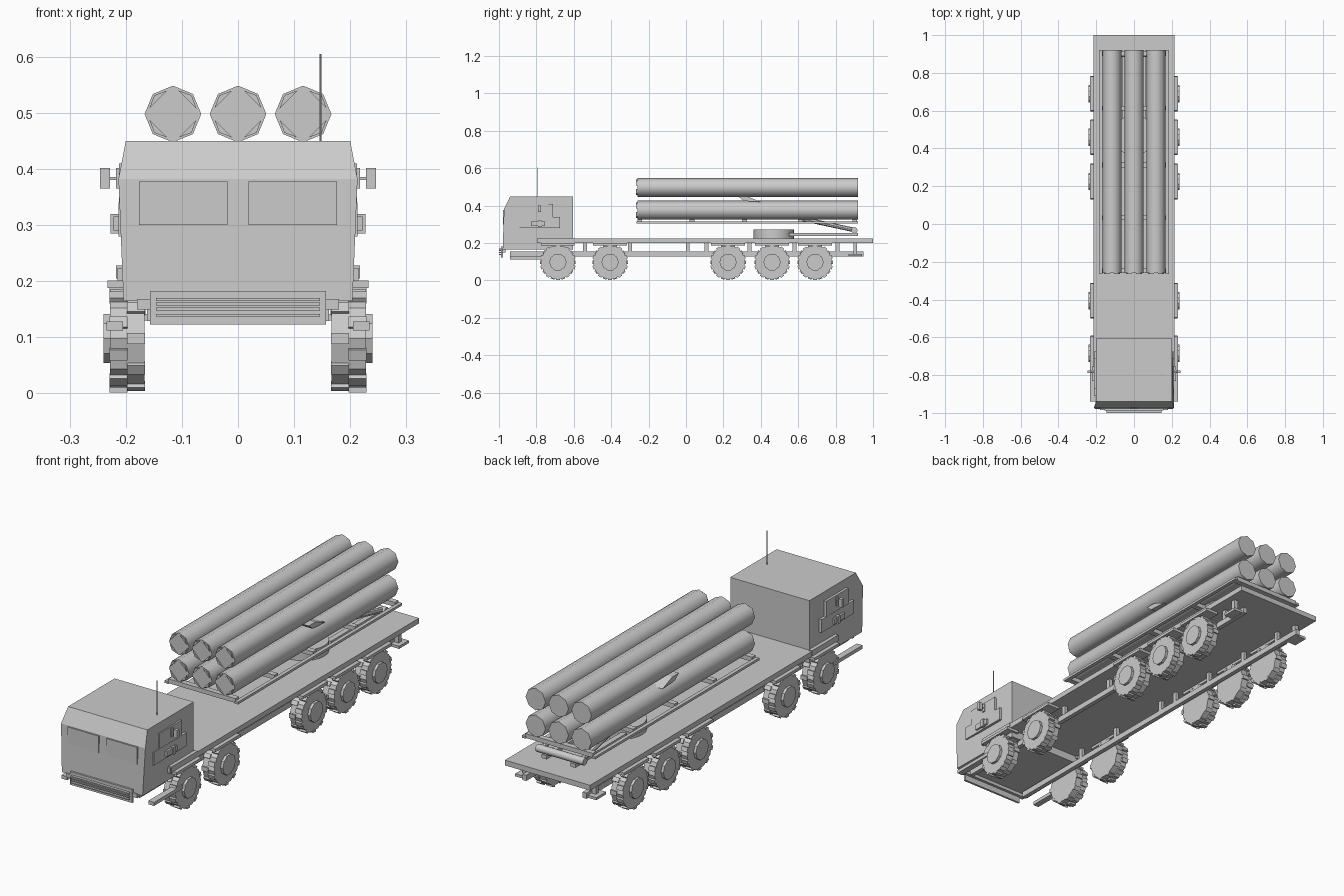
import bpy, bmesh, math
from mathutils import Vector, Matrix

if "Cube" in bpy.data.objects:
    bpy.data.objects.remove(bpy.data.objects["Cube"])

paint = bpy.data.materials.new("light_grey")
paint.use_nodes = True
paint.diffuse_color = (0.6, 0.6, 0.6, 1)
paint.node_tree.nodes["Principled BSDF"].inputs["Base Color"].default_value = (0.6, 0.6, 0.6, 1)


def finish(name, bm, smooth=None):
    bmesh.ops.recalc_face_normals(bm, faces=bm.faces)
    mesh = bpy.data.meshes.new(name)
    bm.to_mesh(mesh)
    bm.free()
    mesh.materials.append(paint)
    ob = bpy.data.objects.new(name, mesh)
    bpy.context.collection.objects.link(ob)
    if smooth:
        bpy.ops.object.select_all(action='DESELECT')
        ob.select_set(True)
        bpy.context.view_layer.objects.active = ob
        bpy.ops.object.shade_smooth_by_angle(angle=math.radians(smooth))
    return ob


def add_box(bm, x, y, z):
    """Box between the given (low, high) limits."""
    size = Matrix.Diagonal((x[1] - x[0], y[1] - y[0], z[1] - z[0], 1))
    mid = Vector((sum(x), sum(y), sum(z))) / 2
    bmesh.ops.create_cube(bm, size=1, matrix=Matrix.Translation(mid) @ size)


def boxes(name, limits, mirror=False):
    bm = bmesh.new()
    for x, y, z in limits:
        add_box(bm, x, y, z)
        if mirror:
            add_box(bm, (-x[1], -x[0]), y, z)
    return finish(name, bm)


def rod(name, a, b, r, sides=8, turn=0.0, smooth=None):
    a, b = Vector(a), Vector(b)
    m = Matrix.Translation((a + b) / 2) @ (b - a).to_track_quat('Z', 'Y').to_matrix().to_4x4()
    bm = bmesh.new()
    bmesh.ops.create_cone(bm, cap_ends=True, segments=sides, radius1=r, radius2=r,
                          depth=(b - a).length, matrix=m @ Matrix.Rotation(turn, 4, 'Z'))
    return finish(name, bm, smooth)


def prism(name, outline, x0, x1):
    """Extrude a (y, z) outline along x."""
    bm = bmesh.new()
    face = bm.faces.new([bm.verts.new((x0, y, z)) for y, z in outline])
    ext = bmesh.ops.extrude_face_region(bm, geom=[face])
    bmesh.ops.translate(bm, vec=(x1 - x0, 0, 0),
                        verts=[v for v in ext["geom"] if isinstance(v, bmesh.types.BMVert)])
    return finish(name, bm)


# Cab: side profile, flared outward along the windscreen edge
cab = prism("cab", [(-0.605, 0.165), (-0.605, 0.45), (-0.94, 0.45),
                    (-0.973, 0.382), (-0.98, 0.165)], -0.2, 0.2)
for v in cab.data.vertices:
    if v.co.y < -0.95:
        v.co.x *= 1.065 if v.co.z > 0.3 else 1.02

# Windscreen panes
boxes("windscreen", [((0.019, 0.176), (-0.979, -0.972), (0.3, 0.378))], True)

# Door panels with handle, step and raised window block
boxes("door_panel", [
    ((0.19, 0.213), (-0.91, -0.675), (0.28, 0.34)),
    ((0.19, 0.212), (-0.87, -0.71), (0.34, 0.41)),
    ((0.2, 0.222), (-0.83, -0.755), (0.29, 0.315)),
    ((0.2, 0.227), (-0.79, -0.772), (0.285, 0.32)),
    ((0.2, 0.217), (-0.79, -0.775), (0.365, 0.402)),
    ((0.2, 0.217), (-0.79, -0.60), (0.205, 0.228))], True)

# Mirrors and antenna
boxes("mirror", [((0.228, 0.246), (-0.79, -0.775), (0.365, 0.402)),
                 ((0.2, 0.23), (-0.785, -0.78), (0.38, 0.386))], True)
rod("antenna", (0.147, -0.795, 0.44), (0.147, -0.795, 0.605), 0.0017, 6)

# Front grille with slats and bumper ends
boxes("bumper", [((-0.157, 0.157), (-0.988, -0.978), (0.123, 0.183)),
                 ((-0.18, 0.18), (-0.985, -0.965), (0.15, 0.168))])
boxes("grille_slats", [((-0.146, 0.146), (-1.0, -0.986), (z, z + 0.005))
                       for z in (0.137, 0.148, 0.157, 0.165)])

# Deck, chassis rails and hangers
boxes("deck", [((-0.215, 0.215), (-0.797, 1.0), (0.2, 0.224))])
boxes("chassis_rail", [((0.142, 0.162), (-0.94, 0.95), (0.129, 0.155))], True)
boxes("rail_hanger", [((0.142, 0.158), (y, y + 0.02), (0.15, 0.202))
                      for y in (-0.55, -0.31, 0.0, 0.1, 0.33, 0.57, 0.8)], True)
boxes("side_step", [((0.205, 0.234), (-0.94, -0.73), (0.112, 0.128))], True)


# Wheels: ten-sided tyre with lugs, hub disc and fender plate
def wheel(side, y):
    centre = Matrix.Translation((0, y, 0.098))
    bm = bmesh.new()
    spin = Matrix.Rotation(math.pi / 2, 4, 'Y')

    def disc(r, x0, x1):
        bmesh.ops.create_cone(bm, cap_ends=True, segments=10, radius1=r, radius2=r, depth=x1 - x0,
                              matrix=centre @ Matrix.Translation((side * (x0 + x1) / 2, 0, 0)) @ spin)

    disc(0.092, 0.167, 0.228)
    disc(0.046, 0.22, 0.24)
    for i in range(20):
        turn = Matrix.Rotation(math.tau * i / 20, 4, 'X')
        reach = 0.092 if i % 2 else 0.093
        x = 0.182 if i % 2 else 0.213
        bmesh.ops.create_cube(bm, size=1, matrix=centre @ turn
                              @ Matrix.Translation((side * x, 0, reach - 0.003))
                              @ Matrix.Diagonal((0.032, 0.02, 0.012, 1)))
    finish("wheel_left" if side > 0 else "wheel_right", bm)


axles = (-0.685, -0.406, 0.225, 0.46, 0.69)
for y in axles:
    for side in (-1, 1):
        wheel(side, y)
boxes("fender", [((0.17, 0.233), (y - 0.09, y + 0.09), (0.188, 0.201)) for y in axles], True)

# Rear support legs
boxes("support_leg", [((0.165, 0.185), (0.895, 0.915), (0.14, 0.202)),
                      ((0.145, 0.205), (0.87, 0.94), (0.13, 0.142))], True)

# Turntable with lifting gear
rod("turntable", (0, 0.47, 0.22), (0, 0.47, 0.272), 0.108, 24, 0, 40)
boxes("hinge_arm", [((0.06, 0.085), (0.55, 0.92), (0.238, 0.255))], True)
rod("hinge_tube", (-0.12, 0.9, 0.268), (0.12, 0.9, 0.268), 0.017, 12, 0, 40)
for x in (-0.1, 0.1):
    rod("lift_ram", (x, 0.62, 0.33), (x, 0.9, 0.27), 0.012, 8)

# Launch frame
boxes("frame_rail", [((0.168, 0.185), (-0.265, 0.92), (0.304, 0.315))], True)
boxes("frame_crossbar", [((-0.17, 0.17), (y, y + 0.025), (0.305, 0.325))
                         for y in (-0.26, 0.02, 0.3, 0.6, 0.89)])

# Launch tubes, two rows of three, with corner latches on the front caps
for z in (0.376, 0.498):
    for x in (-0.116, 0, 0.116):
        rod("launch_tube", (x, -0.26, z), (x, 0.92, z), 0.0505, 8, 0, 50)
        bm = bmesh.new()
        for k in range(4):
            a = math.pi / 4 + k * math.pi / 2
            corners = [(0.047, a), (0.043, a + 0.55), (0.043, a - 0.55)]
            face = bm.faces.new([bm.verts.new((x + r * math.cos(t), -0.266, z + r * math.sin(t)))
                                 for r, t in corners])
            ext = bmesh.ops.extrude_face_region(bm, geom=[face])
            bmesh.ops.translate(bm, vec=(0, 0.008, 0), verts=[
                v for v in ext["geom"] if isinstance(v, bmesh.types.BMVert)])
        finish("tube_latches", bm)

# Slanted spacers between the tube rows
for x in (-0.116, 0.116):
    prism("tube_spacer", [(0.28, 0.448), (0.33, 0.448), (0.40, 0.42), (0.31, 0.425)],
          x - 0.045, x + 0.045)
